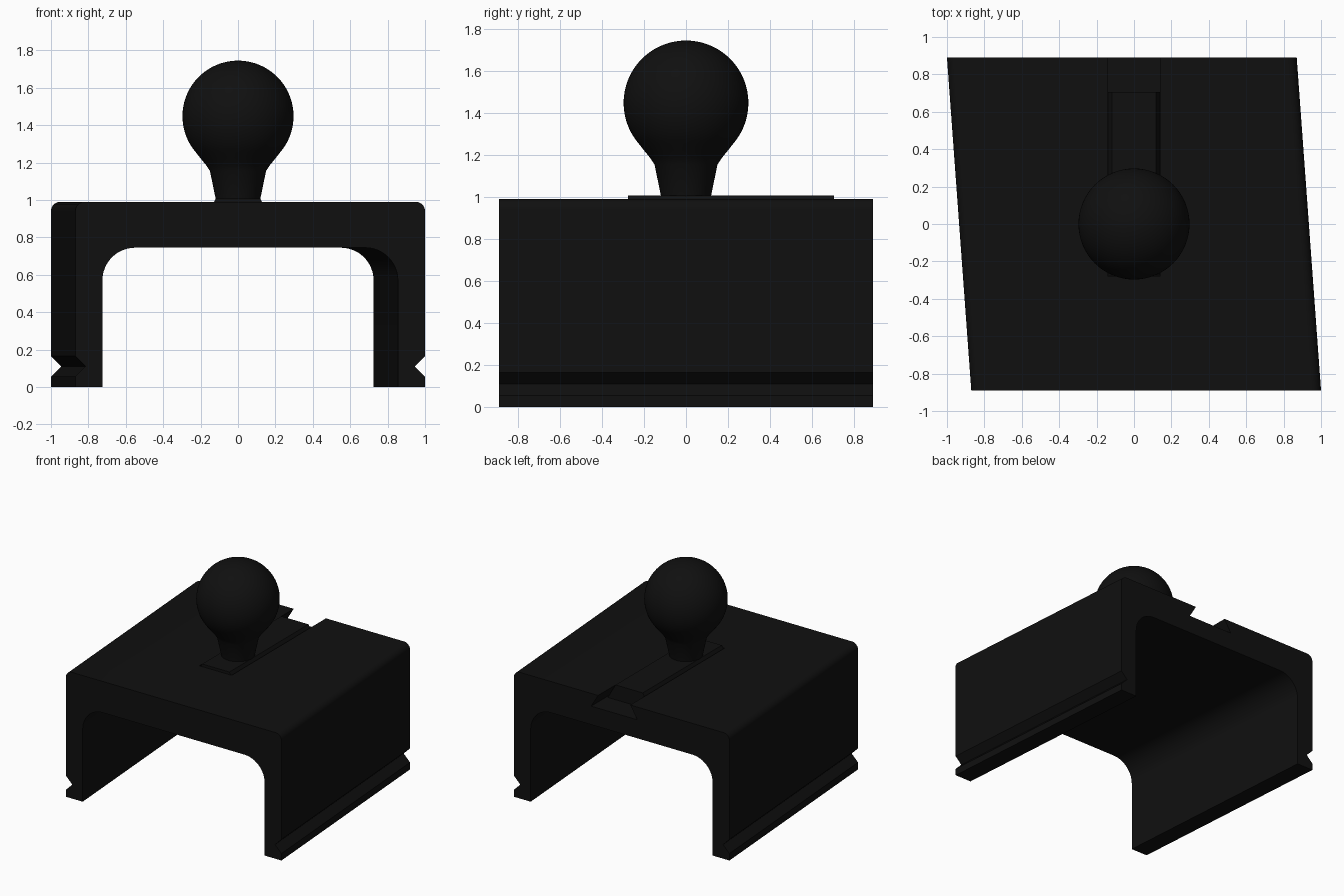
import bpy, bmesh, math

if "Cube" in bpy.data.objects:
    bpy.data.objects.remove(bpy.data.objects["Cube"])

black = bpy.data.materials.new("black_plastic")
black.diffuse_color = (0.005, 0.005, 0.005, 1)
black.use_nodes = True
black.node_tree.nodes["Principled BSDF"].inputs["Base Color"].default_value = black.diffuse_color


def arc(cx, cz, r, a0, a1, n):
    """Points on an arc in the x-z plane, angles in degrees."""
    return [(cx + r * math.cos(math.radians(a0 + (a1 - a0) * i / n)),
             cz + r * math.sin(math.radians(a0 + (a1 - a0) * i / n)))
            for i in range(n + 1)]


def finish(name, bm):
    bmesh.ops.recalc_face_normals(bm, faces=bm.faces)
    me = bpy.data.meshes.new(name)
    bm.to_mesh(me)
    bm.free()
    me.materials.append(black)
    ob = bpy.data.objects.new(name, me)
    bpy.context.collection.objects.link(ob)
    return ob


def prism(name, profile, y0, y1, skew=0.0):
    """Extrude an x-z profile along y, sliding x by skew * y."""
    bm = bmesh.new()
    a, b = [[bm.verts.new((x + skew * y, y, z)) for x, z in profile] for y in (y0, y1)]
    bm.faces.new(a)
    bm.faces.new(b)
    n = len(profile)
    for i in range(n):
        j = (i + 1) % n
        bm.faces.new((a[i], a[j], b[j], b[i]))
    return finish(name, bm)


def smooth(ob, angle=30):
    bpy.ops.object.select_all(action='DESELECT')
    ob.select_set(True)
    bpy.context.view_layer.objects.active = ob
    bpy.ops.object.shade_smooth_by_angle(angle=math.radians(angle))


# Skewed saddle bracket: right half of the profile, mirrored to the left
W, IN, TOP, ROOF = 0.935, 0.79, 0.99, 0.745
half = arc(IN - 0.175, ROOF - 0.175, 0.175, 90, 0, 12)
half += [(IN, 0), (W, 0), (W, 0.055), (W - 0.055, 0.11), (W, 0.165)]
half += arc(W - 0.05, TOP - 0.05, 0.05, 0, 90, 8)
bracket = prism("saddle_bracket", half + [(-x, z) for x, z in reversed(half)],
                -0.89, 0.89, skew=-0.065 / 0.89)

# Dovetail slot, open at the back
slot = prism("slot_cutter", [(-0.20, 0.89), (0.20, 0.89), (0.14, TOP), (0.14, 1.1),
                             (-0.14, 1.1), (-0.14, TOP)], -0.28, 1.0)
slot.hide_render = True
cut = bracket.modifiers.new("slot", 'BOOLEAN')
cut.operation = 'DIFFERENCE'
cut.solver = 'EXACT'
cut.object = slot
bpy.context.view_layer.objects.active = bracket
bpy.ops.object.modifier_apply(modifier=cut.name)
bpy.data.objects.remove(slot)
smooth(bracket)

# Sliding dovetail plate that carries the ball
prism("dovetail_plate", [(-0.185, 0.892), (0.185, 0.892), (0.118, 1.008), (-0.118, 1.008)],
      -0.275, 0.705)

# Ball stud, lathed around z
R, CZ, SEG = 0.297, 1.448, 64
profile = [(0.118, 1.0), (0.15, 1.155), (0.172, 1.188), (0.2, 1.222)]
profile += arc(0, CZ, R, -41, 87, 32)
bm = bmesh.new()
rings = [[bm.verts.new((r * math.cos(2 * math.pi * k / SEG), r * math.sin(2 * math.pi * k / SEG), z))
          for k in range(SEG)] for r, z in profile]
for lo, hi in zip(rings, rings[1:]):
    for k in range(SEG):
        j = (k + 1) % SEG
        bm.faces.new((lo[k], lo[j], hi[j], hi[k]))
bm.faces.new(rings[0])
tip = bm.verts.new((0, 0, CZ + R))
for k in range(SEG):
    bm.faces.new((rings[-1][k], rings[-1][(k + 1) % SEG], tip))
smooth(finish("ball_stud", bm))
